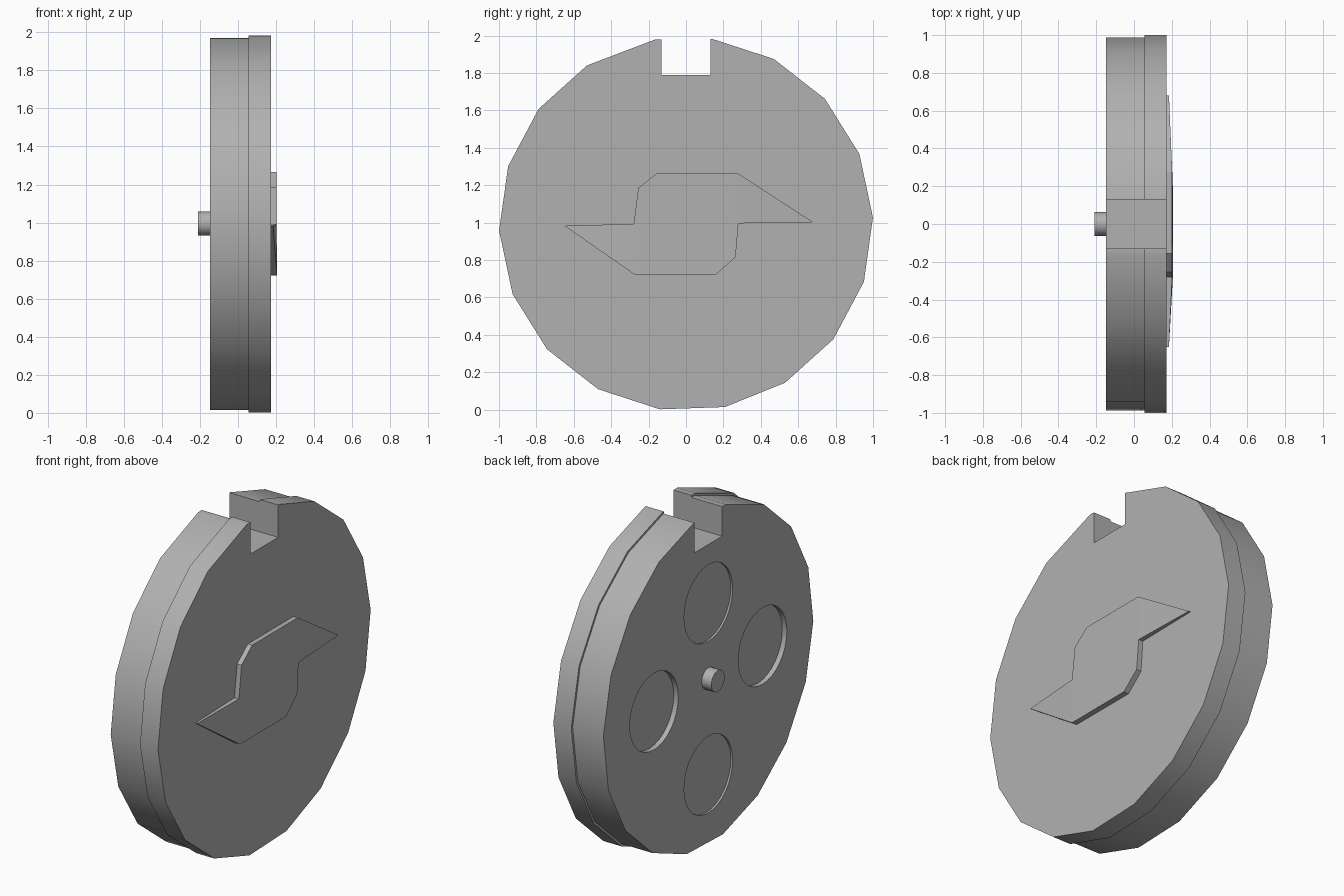
import bpy, bmesh, math

if "Cube" in bpy.data.objects:
    bpy.data.objects.remove(bpy.data.objects["Cube"])

CZ = 0.992  # height of the wheel axis

# Mid-dark grey shared by all parts
grey = bpy.data.materials.new("dark_grey")
grey.diffuse_color = (0.44, 0.44, 0.44, 1)
grey.use_nodes = True
grey.node_tree.nodes["Principled BSDF"].inputs["Base Color"].default_value = grey.diffuse_color


def finish(name, bm):
    bmesh.ops.recalc_face_normals(bm, faces=bm.faces)
    me = bpy.data.meshes.new(name)
    bm.to_mesh(me)
    bm.free()
    me.materials.append(grey)
    ob = bpy.data.objects.new(name, me)
    bpy.context.collection.objects.link(ob)
    return ob


def smooth(ob):
    bpy.ops.object.select_all(action='DESELECT')
    ob.select_set(True)
    bpy.context.view_layer.objects.active = ob
    bpy.ops.object.shade_smooth_by_angle(angle=math.radians(30))


def prism(name, outline, x0, x1):
    """Extrude a (y, z) outline along x."""
    bm = bmesh.new()
    a = [bm.verts.new((x0, y, z)) for y, z in outline]
    b = [bm.verts.new((x1, y, z)) for y, z in outline]
    bm.faces.new(a)
    bm.faces.new(b)
    n = len(a)
    for i in range(n):
        j = (i + 1) % n
        bm.faces.new((a[i], a[j], b[j], b[i]))
    return finish(name, bm)


def circle(y, z, r, n=32):
    return [(y + r * math.cos(math.tau * i / n), z + r * math.sin(math.tau * i / n))
            for i in range(n)]


def notched_disc(r):
    """18-sided disc outline with a square notch at the top."""
    pts = []
    for i in range(17):
        a = math.radians(122 + 20 * i)
        pts.append((r * math.cos(a), CZ + r * math.sin(a)))
    top = CZ + 0.987 * r
    return pts + [(0.13, pts[-1][1]), (0.13, 1.79), (-0.13, 1.79),
                  (-0.13, top), (-0.165 * r, top)]


# Two stacked discs
front_disc = prism("front_disc", notched_disc(1.0), 0.055, 0.173)
back_disc = prism("back_disc", notched_disc(0.987), -0.147, 0.055)

# Four shallow round recesses in the back: y, z offset, depth
for y, z, depth in ((0, 0.45, 0.012), (0, -0.57, 0.012), (0.51, 0, 0.03), (-0.51, 0, 0.03)):
    cutter = prism("recess_cutter", circle(y, CZ + z, 0.228), -0.25, -0.147 + depth)
    cutter.hide_render = True
    mod = back_disc.modifiers.new("recess", 'BOOLEAN')
    mod.operation = 'DIFFERENCE'
    mod.solver = 'EXACT'
    mod.object = cutter
    bpy.context.view_layer.objects.active = back_disc
    bpy.ops.object.modifier_apply(modifier=mod.name)
    bpy.data.objects.remove(cutter)

# Axle stub at the back
axle_stub = prism("axle_stub", circle(0, CZ + 0.003, 0.063, 24), -0.21, -0.147)

for ob in (front_disc, back_disc, axle_stub):
    smooth(ob)

# Raised two-winged plate on the front, thinner toward the wing tips
plate = [(0.68, 1.002, 0.185), (0.275, 1.265, 0.202), (-0.155, 1.265, 0.202),
         (-0.255, 1.185, 0.202), (-0.28, 0.993, 0.202), (-0.65, 0.983, 0.185),
         (-0.275, 0.722, 0.206), (0.16, 0.722, 0.206), (0.265, 0.815, 0.204),
         (0.28, 0.996, 0.202)]
bm = bmesh.new()
top = [bm.verts.new((x, y, z)) for y, z, x in plate]
base = [bm.verts.new((0.173, y, z)) for y, z, x in plate]
for idx in ((0, 1, 9), (1, 2, 3, 4, 9), (4, 5, 6), (4, 6, 7, 8, 9)):
    bm.faces.new([top[i] for i in idx])
for i in range(10):
    j = (i + 1) % 10
    bm.faces.new((base[i], base[j], top[j], top[i]))
bm.faces.new(base)
finish("raised_winged_plate", bm)
